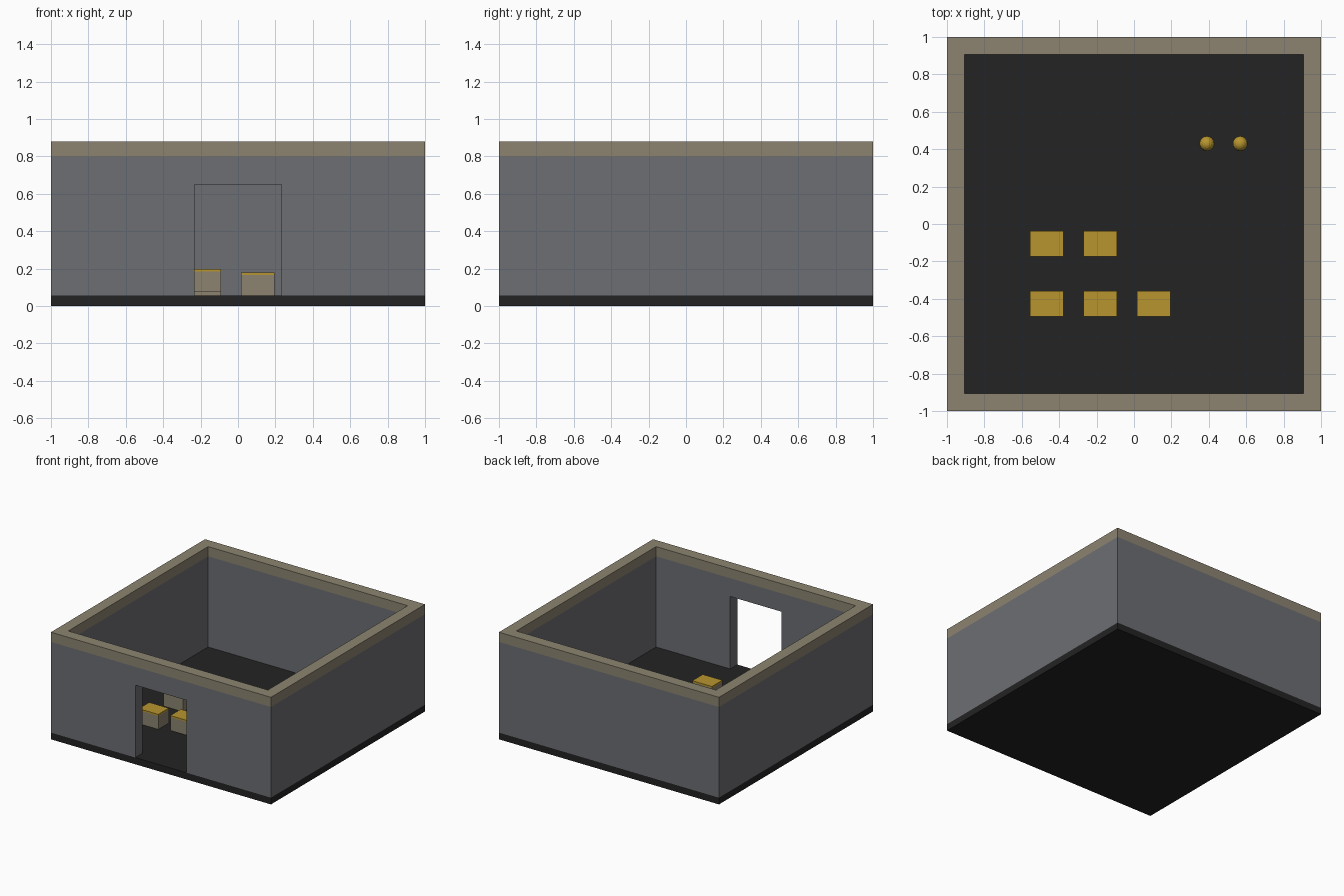
import bpy, bmesh
from mathutils import Vector

if "Cube" in bpy.data.objects:
    bpy.data.objects.remove(bpy.data.objects["Cube"])


def srgb(r, g, b):
    lin = lambda c: c / 12.92 if c <= 0.04045 else ((c + 0.055) / 1.055) ** 2.4
    return [lin(c / 255) for c in (r, g, b)] + [1.0]


def material(name, rgb):
    m = bpy.data.materials.new(name)
    m.diffuse_color = srgb(*rgb)
    m.use_nodes = True
    m.node_tree.nodes["Principled BSDF"].inputs["Base Color"].default_value = m.diffuse_color
    return m


DARK = material("dark floor", (35, 35, 35))
GREY = material("wall grey", (109, 110, 115))
STONE = material("warm stone", (140, 132, 113))
GOLD = material("gold", (183, 149, 46))


def finish(name, bm, mats):
    bmesh.ops.recalc_face_normals(bm, faces=bm.faces)
    mesh = bpy.data.meshes.new(name)
    bm.to_mesh(mesh)
    bm.free()
    for m in mats:
        mesh.materials.append(m)
    ob = bpy.data.objects.new(name, mesh)
    bpy.context.collection.objects.link(ob)
    return ob


def prism(name, outline, push, mat):
    """Extrude a flat outline along a vector."""
    bm = bmesh.new()
    face = bm.faces.new([bm.verts.new(p) for p in outline])
    ext = bmesh.ops.extrude_face_region(bm, geom=[face], use_keep_orig=True)
    moved = [e for e in ext["geom"] if isinstance(e, bmesh.types.BMVert)]
    bmesh.ops.translate(bm, verts=moved, vec=Vector(push))
    return finish(name, bm, [mat])


def box(name, x0, x1, y0, y1, z0, z1, mat):
    return prism(name, [(x0, y0, z0), (x1, y0, z0), (x1, y1, z0), (x0, y1, z0)],
                 (0, 0, z1 - z0), mat)


FLOOR, WALL, TOP, IN = 0.055, 0.80, 0.88, 0.907

# floor slab
box("floor_slab", -1, 1, -1, 1, 0, FLOOR, DARK)

# side and back walls as one U-shaped footprint
u = [(-1, -1), (-IN, -1), (-IN, IN), (IN, IN), (IN, -1), (1, -1), (1, 1), (-1, 1)]
prism("side_and_back_walls", [(x, y, FLOOR) for x, y in u], (0, 0, WALL - FLOOR), GREY)

# front wall with doorway notch
d = [(-IN, FLOOR), (-0.233, FLOOR), (-0.233, 0.65), (0.233, 0.65),
     (0.233, FLOOR), (IN, FLOOR), (IN, WALL), (-IN, WALL)]
prism("front_wall", [(x, -1, z) for x, z in d], (0, 1 - IN, 0), GREY)

# coping ring on top of the walls
bm = bmesh.new()
signs = [(-1, -1), (1, -1), (1, 1), (-1, 1)]
loops = [[bm.verts.new((s * r, t * r, z)) for s, t in signs]
         for r, z in ((1, WALL), (1, TOP), (IN, TOP), (IN, WALL))]
for k in range(4):
    a, b = loops[k], loops[(k + 1) % 4]
    for i in range(4):
        j = (i + 1) % 4
        bm.faces.new((a[i], a[j], b[j], b[i]))
finish("wall_coping", bm, [STONE])

# blocks with gold tops; the front middle one sits slightly higher
for n, (cx, cy, lift) in enumerate([(-0.467, -0.427, 0), (-0.18, -0.427, 0.02),
                                    (0.105, -0.427, 0), (-0.467, -0.105, 0.02),
                                    (-0.18, -0.105, 0)], 1):
    x0, x1, y0, y1 = cx - 0.089, cx + 0.089, cy - 0.068, cy + 0.068
    z0 = FLOOR + lift
    box(f"block_{n}", x0, x1, y0, y1, z0, z0 + 0.11, STONE)
    box(f"block_top_{n}", x0, x1, y0, y1, z0 + 0.11, z0 + 0.123, GOLD)

# two gold balls on the floor
for n, x in enumerate((0.39, 0.568), 1):
    bm = bmesh.new()
    bmesh.ops.create_uvsphere(bm, u_segments=16, v_segments=10, radius=0.04)
    bmesh.ops.translate(bm, verts=bm.verts, vec=(x, 0.43, FLOOR + 0.04))
    finish(f"ball_{n}", bm, [GOLD])
